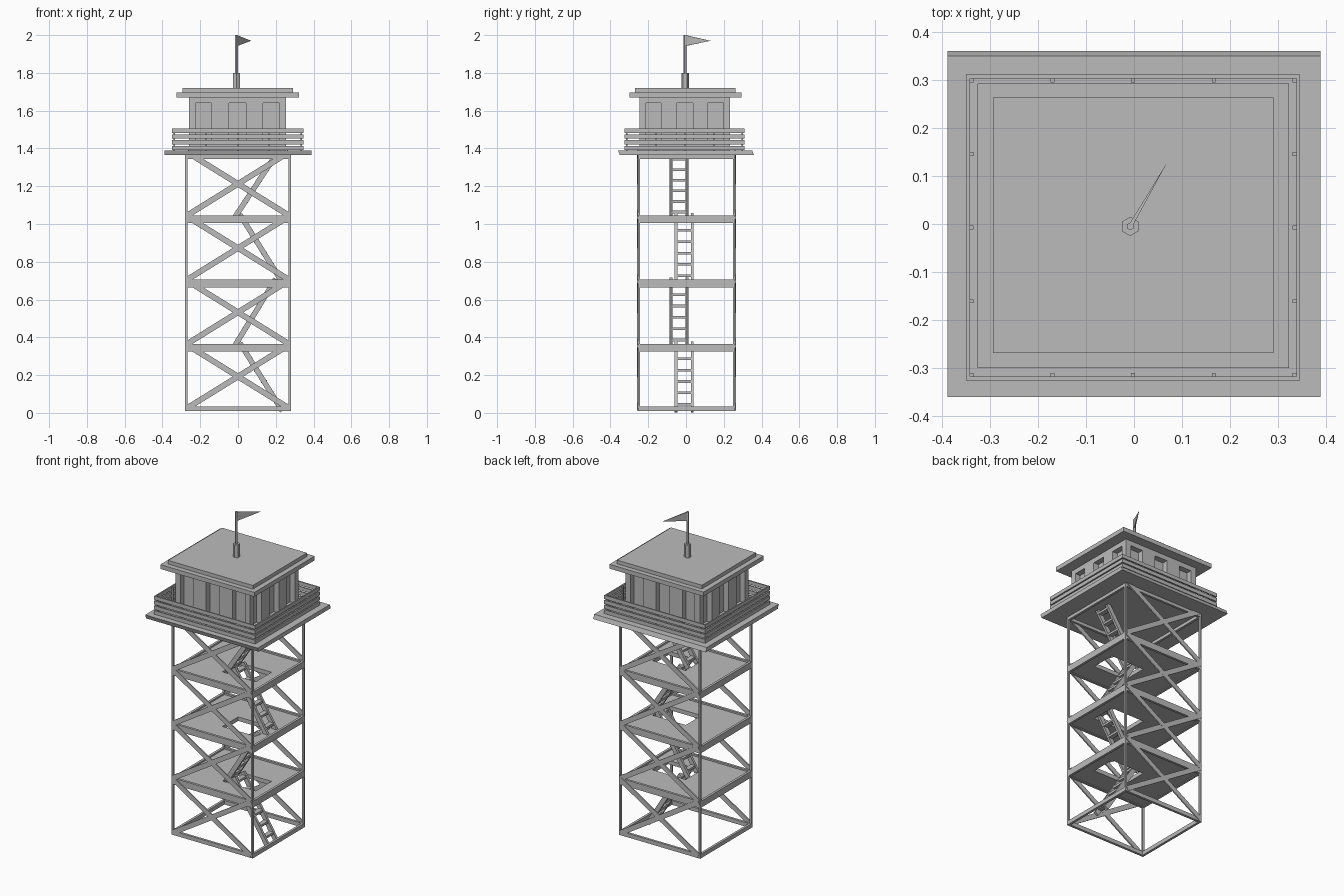
import bpy, bmesh, math
from mathutils import Vector, Matrix

if "Cube" in bpy.data.objects:
    bpy.data.objects.remove(bpy.data.objects["Cube"])

grey = bpy.data.materials.new("plain_grey")
grey.use_nodes = True
COLOUR = (0.5, 0.5, 0.5, 1)
grey.diffuse_color = COLOUR
grey.node_tree.nodes["Principled BSDF"].inputs["Base Color"].default_value = COLOUR


def finish(bm, name):
    bmesh.ops.recalc_face_normals(bm, faces=bm.faces)
    mesh = bpy.data.meshes.new(name)
    bm.to_mesh(mesh)
    bm.free()
    mesh.materials.append(grey)
    ob = bpy.data.objects.new(name, mesh)
    bpy.context.collection.objects.link(ob)
    return ob


def add_box(bm, lo, hi):
    lo, hi = Vector(lo), Vector(hi)
    m = Matrix.Translation((lo + hi) / 2) @ Matrix.Diagonal((*(hi - lo), 1))
    return bmesh.ops.create_cube(bm, size=1, matrix=m)["verts"]


def add_beam(bm, a, b, height, depth):
    # Bar in an x-z plane: height lies in that plane, depth along y
    a, b = Vector(a), Vector(b)
    d = b - a
    turn = Matrix.Rotation(-math.atan2(d.z, d.x), 4, 'Y')
    m = Matrix.Translation((a + b) / 2) @ turn @ Matrix.Diagonal((d.length, depth, height, 1))
    bmesh.ops.create_cube(bm, size=1, matrix=m)


def add_ring(bm, x0, x1, y0, y1, z0, z1, t):
    # Rectangular frame of four bars
    for x in (x0, x1 - t):
        add_box(bm, (x, y0, z0), (x + t, y1, z1))
    for y in (y0, y1 - t):
        add_box(bm, (x0 + t, y, z0), (x1 - t, y + t, z1))


X0, X1, Y0, Y1 = -0.28, 0.28, -0.255, 0.26
BASE, STEP = 0.015, 0.34
levels = [BASE + 0.01 + STEP * i for i in range(5)]

# Corner legs
bm = bmesh.new()
for x in (X0, X1 - 0.012):
    for y in (Y0, Y1 - 0.012):
        add_box(bm, (x, y, 0.01), (x + 0.012, y + 0.012, 1.365))
finish(bm, "legs")

# Horizontal frames at each level
bm = bmesh.new()
add_ring(bm, X0, X1, Y0, Y1, 0.01, 0.035, 0.015)
for i in (1, 2, 3):
    z = 0.365 + STEP * (i - 1)
    add_ring(bm, X0, X1, Y0, Y1, z - 0.04, z, 0.015)
add_ring(bm, X0, X1, Y0, Y1, 1.345, 1.365, 0.015)
finish(bm, "level_frames")

# Cross braces on front and back
bm = bmesh.new()
for i in range(4):
    z0, z1 = levels[i], levels[i + 1] - 0.005
    for y in (Y0 - 0.001, Y1 + 0.001):
        add_beam(bm, (X0 + 0.01, y, z0), (X1 - 0.01, y, z1), 0.03, 0.008)
        add_beam(bm, (X0 + 0.01, y, z1), (X1 - 0.01, y, z0), 0.03, 0.007)
finish(bm, "cross_braces")

# Landing floors, each with a ladder opening
HX0, HX1, HY0, HY1 = -0.03, 0.2, -0.11, 0.045
bm = bmesh.new()
for i in (1, 2, 3):
    z0, z1 = STEP * i - 0.01, STEP * i + 0.015
    add_box(bm, (X0 + 0.015, Y0 + 0.015, z0), (HX0, Y1 - 0.015, z1))
    add_box(bm, (HX1, Y0 + 0.015, z0), (X1 - 0.015, Y1 - 0.015, z1))
    add_box(bm, (HX0, Y0 + 0.015, z0), (HX1, HY0, z1))
    add_box(bm, (HX0, HY1, z0), (HX1, Y1 - 0.015, z1))
finish(bm, "landing_floors")

# Ladders, leaning to alternate sides
bm = bmesh.new()
for i in range(4):
    z0 = 0.01 + STEP * i
    z1 = min(z0 + 0.36, 1.365)
    xa, xb, yc = ((0.235, 0.01, -0.01), (-0.02, 0.2, -0.037))[i % 2]
    for s in (-1, 1):
        y = yc + s * 0.043
        add_beam(bm, (xa, y, z0), (xb, y, z1), 0.028, 0.015)
    for k in range(6):
        f = (k + 0.6) / 6
        x, z = xa + (xb - xa) * f, z0 + (z1 - z0) * f
        add_box(bm, (x - 0.015, yc - 0.04, z - 0.007), (x + 0.015, yc + 0.04, z + 0.007))
finish(bm, "ladders")

# Lookout deck with slanted front and back edges
bm = bmesh.new()
for v in add_box(bm, (-0.388, -0.35, 1.364), (0.388, 0.36, 1.39)):
    if v.co.z > 1.38:
        v.co.y -= 0.01
finish(bm, "deck")

# Deck railing
bm = bmesh.new()
RX0, RX1, RY0, RY1 = -0.35, 0.346, -0.326, 0.311
for k in range(4):
    z = 1.391 + 0.0303 * k
    add_ring(bm, RX0, RX1, RY0, RY1, z, z + 0.023, 0.008)
for i in range(5):
    x = RX0 + 0.008 + (RX1 - RX0 - 0.024) * i / 4
    y = RY0 + 0.008 + (RY1 - RY0 - 0.024) * i / 4
    for yy in (RY0 + 0.008, RY1 - 0.016):
        add_box(bm, (x, yy, 1.385), (x + 0.008, yy + 0.008, 1.5))
    if 0 < i < 4:
        for xx in (RX0 + 0.008, RX1 - 0.016):
            add_box(bm, (xx, y, 1.385), (xx + 0.008, y + 0.008, 1.5))
finish(bm, "railing")

# Cabin core, with outer wall pieces leaving three deep windows per side
bm = bmesh.new()
CX0, CX1, CY0, CY1, T = -0.259, 0.255, -0.246, 0.234, 0.035
Z0, SILL, HEAD, Z1 = 1.385, 1.42, 1.64, 1.675
add_box(bm, (CX0 + T, CY0 + T, Z0), (CX1 - T, CY1 - T, Z1))
add_ring(bm, CX0, CX1, CY0, CY1, Z0, SILL, T)
add_ring(bm, CX0, CX1, CY0, CY1, HEAD, Z1, T)
for x in (CX0, CX1 - T):
    for y in (CY0, CY1 - T):
        add_box(bm, (x, y, SILL), (x + T, y + T, HEAD))
xs = (-0.139, -0.047, 0.043, 0.133)
ys = (-0.132, -0.05, 0.038, 0.115)
for y in (CY0, CY1 - T):
    for a, b in (xs[:2], xs[2:]):
        add_box(bm, (a, y, SILL), (b, y + T, HEAD))
for x in (CX0, CX1 - T):
    for a, b in (ys[:2], ys[2:]):
        add_box(bm, (x, a, SILL), (x + T, b, HEAD))
finish(bm, "cabin")

# Two-step flat roof
bm = bmesh.new()
add_box(bm, (-0.326, -0.3, 1.67), (0.323, 0.293, 1.697))
add_box(bm, (-0.294, -0.269, 1.695), (0.291, 0.263, 1.72))
finish(bm, "roof")

# Flag pole on a six-sided socket
PX, PY = -0.008, -0.005
bm = bmesh.new()
for r, z0, z1 in ((0.02, 1.715, 1.8), (0.008, 1.79, 2.0)):
    bmesh.ops.create_cone(bm, cap_ends=True, segments=6, radius1=r, radius2=r, depth=z1 - z0,
                          matrix=Matrix.Translation((PX, PY, (z0 + z1) / 2)))
finish(bm, "flag_pole")

# Pennant: thin wedge that tapers to its tip
bm = bmesh.new()
along = Vector((0.07 - PX, 0.13 - PY, 0)).normalized()
side = Vector((-along.y, along.x, 0)) * 0.004
base = Vector((PX, PY, 0))
root = [bm.verts.new(base + s * side + Vector((0, 0, z)))
        for s, z in ((-1, 1.942), (1, 1.942), (1, 2.0), (-1, 2.0))]
tip = bm.verts.new((0.07, 0.13, 1.97))
bm.faces.new(root)
for i in range(4):
    bm.faces.new((root[i], root[(i + 1) % 4], tip))
finish(bm, "pennant")
